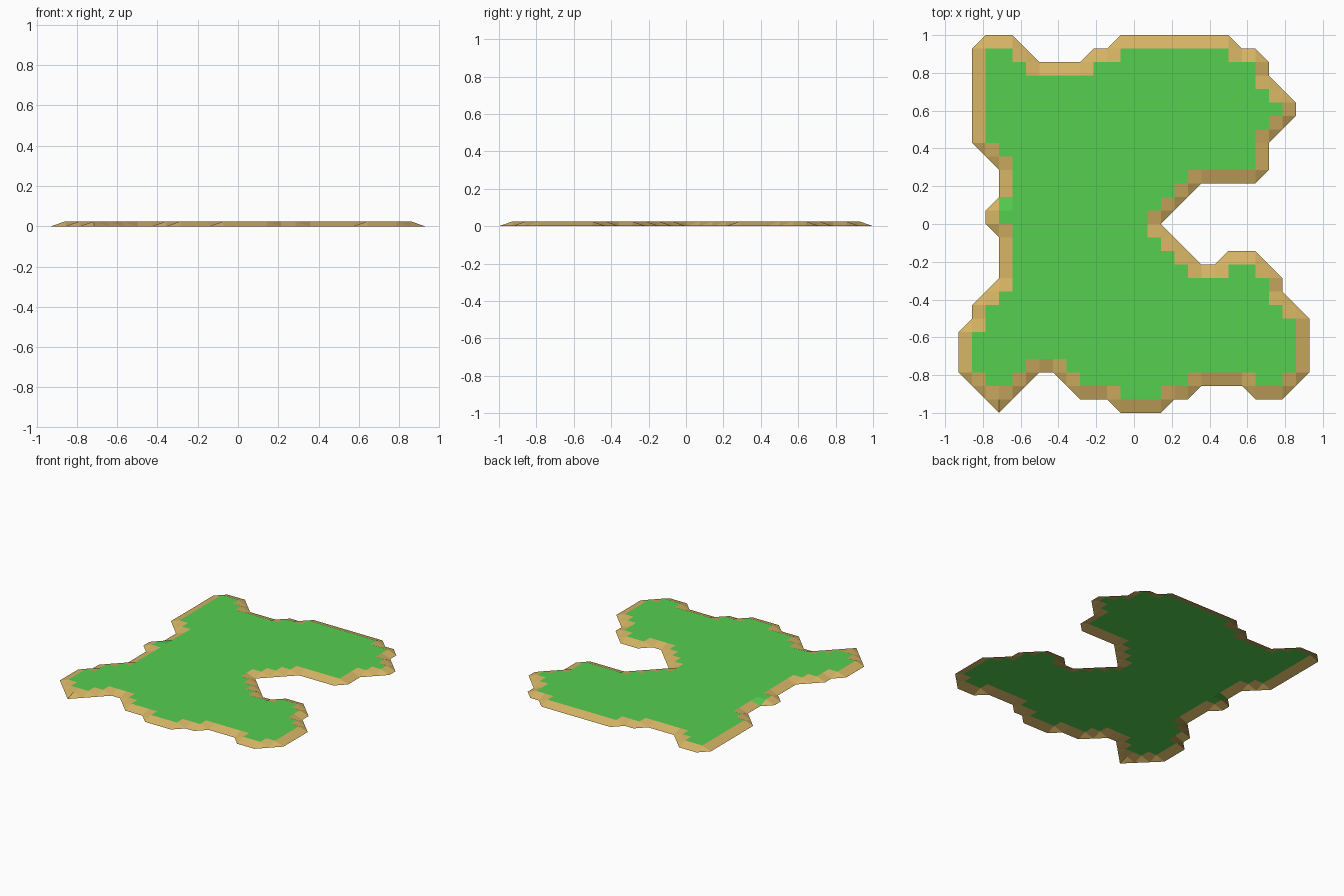
import bpy, bmesh

if "Cube" in bpy.data.objects:
    bpy.data.objects.remove(bpy.data.objects["Cube"])

CELL = 1 / 14      # terrain grid spacing
HEIGHT = 0.025     # plateau height above the shore

# Shoreline in grid units, clockwise from the top left
SHORE = [(-11, 14), (-9, 14), (-7, 12), (-4, 12), (-3, 13), (-2, 13), (-1, 14), (7, 14),
         (8, 13), (9, 13), (10, 12), (10, 11), (12, 9), (12, 8), (10, 6), (10, 4), (9, 3),
         (5, 3), (2, 0), (5, -3), (6, -3), (7, -2), (9, -2), (11, -4), (11, -5), (13, -7),
         (13, -11), (11, -13), (9, -13), (8, -12), (5, -12), (4, -13), (3, -13), (2, -14),
         (-1, -14), (-2, -13), (-4, -13), (-6, -11), (-7, -11), (-10, -14), (-13, -11),
         (-13, -8), (-12, -7), (-12, -6), (-10, -4), (-10, -1), (-11, 0), (-11, 1),
         (-10, 2), (-10, 4), (-12, 6), (-12, 13)]
GRASSY_SLOPE = (-10, 1)   # the one sloping cell that is grass


def inside(x, y):
    hit = False
    for (x1, y1), (x2, y2) in zip(SHORE, SHORE[1:] + SHORE[:1]):
        if (y1 > y) != (y2 > y) and x < x1 + (y - y1) * (x2 - x1) / (y2 - y1):
            hit = not hit
    return hit


def cell_corners(i, j):
    """Corners of the whole cell, or of the half left by a diagonal shore."""
    south, east, north, west = (inside(i + a, j + b) for a, b in
                                ((.5, .2), (.8, .5), (.5, .8), (.2, .5)))
    corners = [((i, j), south or west), ((i + 1, j), south or east),
               ((i + 1, j + 1), north or east), ((i, j + 1), north or west)]
    return [c for c, keep in corners if keep]


def build_part(name, color, keep_grass):
    bm = bmesh.new()
    verts, cells = {}, {}
    for i in range(-13, 13):
        for j in range(-14, 14):
            corners = cell_corners(i, j)
            if len(corners) < 3:
                continue
            for c in corners:
                if c not in verts:
                    verts[c] = bm.verts.new((c[0] * CELL, c[1] * CELL, 0))
            cells[bm.faces.new([verts[c] for c in corners])] = (i, j)
    # Shore vertices stay on the ground, inner ones rise to the plateau
    for v in bm.verts:
        v.co.z = 0 if v.is_boundary else HEIGHT
    drop = []
    for f, cell in cells.items():
        grass = cell == GRASSY_SLOPE or all(v.co.z > 0 for v in f.verts)
        if grass != keep_grass:
            drop.append(f)
    bmesh.ops.delete(bm, geom=drop, context='FACES')
    mesh = bpy.data.meshes.new(name)
    bm.to_mesh(mesh)
    bm.free()
    mat = bpy.data.materials.new(name)
    mat.diffuse_color = color
    mat.use_nodes = True
    mat.node_tree.nodes["Principled BSDF"].inputs["Base Color"].default_value = mat.diffuse_color
    mesh.materials.append(mat)
    bpy.context.collection.objects.link(bpy.data.objects.new(name, mesh))


# Flat grass plateau and the sloping sand bank around it
build_part("grass_plateau", (0.09, 0.62, 0.08, 1), True)
build_part("sand_bank", (0.68, 0.46, 0.13, 1), False)
